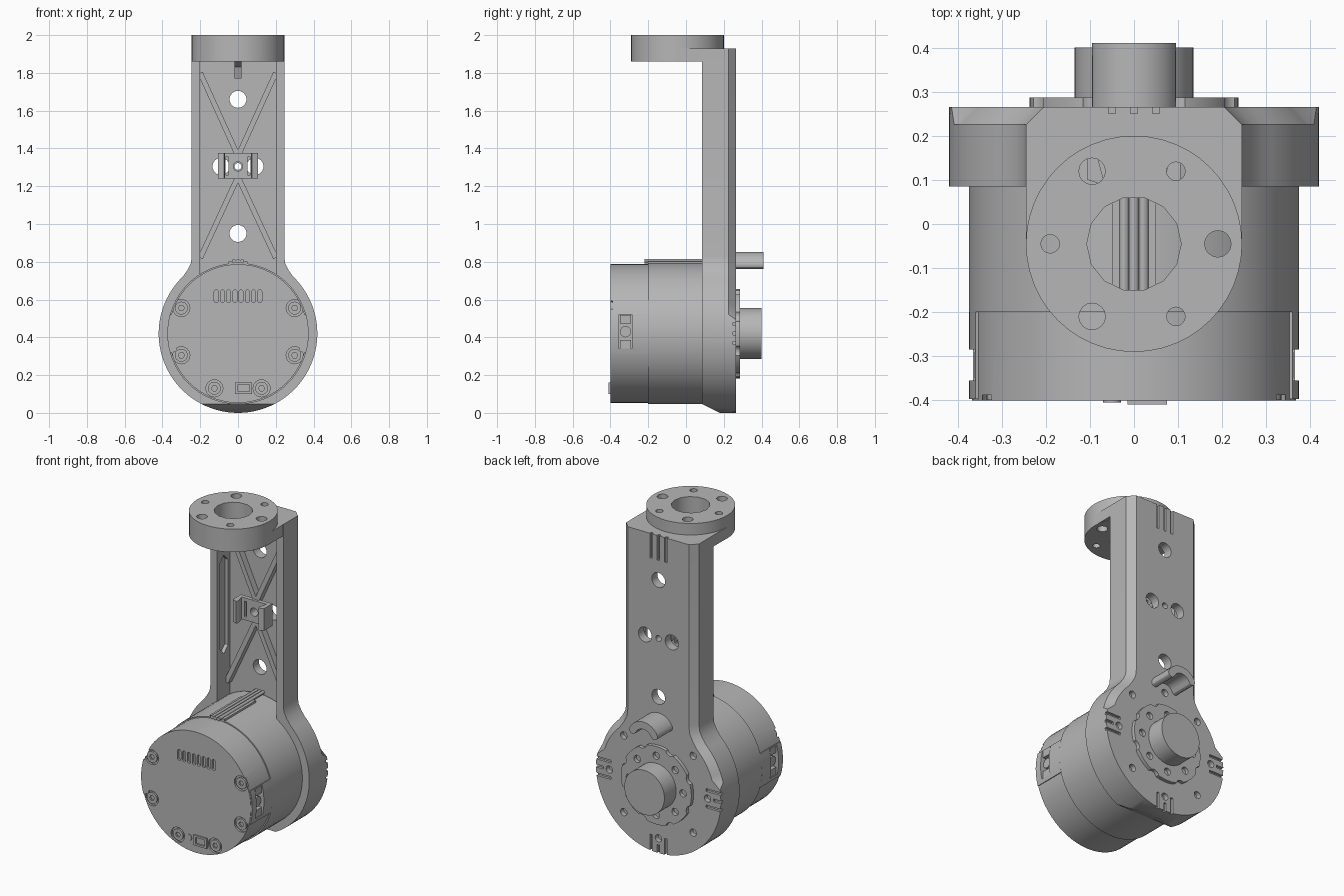
import bpy, bmesh
from math import sin, cos, pi, radians
from mathutils import Vector

if "Cube" in bpy.data.objects:
    bpy.data.objects.remove(bpy.data.objects["Cube"])

grey = bpy.data.materials.new("machined_grey")
grey.use_nodes = True
grey.diffuse_color = (0.47, 0.47, 0.47, 1)
grey.node_tree.nodes["Principled BSDF"].inputs["Base Color"].default_value = (0.47, 0.47, 0.47, 1)

AXIS_Z = 0.42          # height of the motor axis
BACK = 0.265           # back face of the arm


def arc(cx, cy, r, a0, a1, n):
    return [(cx + r * cos(radians(a0 + (a1 - a0) * i / n)),
             cy + r * sin(radians(a0 + (a1 - a0) * i / n))) for i in range(n + 1)]


def circle(cx, cy, r, n=24):
    return arc(cx, cy, r, 0, 360, n)[:-1]


def rect(x0, y0, x1, y1):
    return [(x0, y0), (x1, y0), (x1, y1), (x0, y1)]


def polar(r, deg):
    return r * cos(radians(deg)), AXIS_Z + r * sin(radians(deg))


def prism(bm, pts, axis, a, b):
    """Extrude a flat outline along an axis from a to b."""
    def place(p, t):
        return {"x": (t, p[0], p[1]), "y": (p[0], t, p[1]), "z": (p[0], p[1], t)}[axis]
    low = [bm.verts.new(place(p, a)) for p in pts]
    high = [bm.verts.new(place(p, b)) for p in pts]
    faces = [bm.faces.new(low), bm.faces.new(high[::-1])]
    for i in range(len(pts)):
        j = (i + 1) % len(pts)
        faces.append(bm.faces.new((low[i], high[i], high[j], low[j])))
    bmesh.ops.recalc_face_normals(bm, faces=faces)


def finish(bm, name, cutter=None):
    """Turn a bmesh into an object, carve it and shade it."""
    def make(b, label):
        mesh = bpy.data.meshes.new(label)
        b.to_mesh(mesh)
        b.free()
        ob = bpy.data.objects.new(label, mesh)
        bpy.context.collection.objects.link(ob)
        mesh.materials.append(grey)
        return ob
    ob = make(bm, name)
    bpy.ops.object.select_all(action="DESELECT")
    bpy.context.view_layer.objects.active = ob
    ob.select_set(True)
    if cutter:
        tool = make(cutter, name + "_cutter")
        tool.hide_render = True
        mod = ob.modifiers.new("carve", "BOOLEAN")
        mod.operation, mod.solver, mod.object = "DIFFERENCE", "EXACT", tool
        mod.use_self = True
        bpy.ops.object.modifier_apply(modifier=mod.name)
        bpy.data.objects.remove(tool)
    bpy.ops.object.shade_smooth_by_angle(angle=radians(30))
    return ob


# Arm: keyhole outline with chamfered back edges
arm = bmesh.new()
outline = arc(0, AXIS_Z, 0.42, 134, 406, 68)
outline += [(0.268, 0.755), (0.25, 0.79), (0.245, 0.83), (0.245, 1.93),
            (-0.245, 1.93), (-0.245, 0.83), (-0.25, 0.79), (-0.268, 0.755)]
prism(arm, outline, "y", 0.085, BACK)
edges = [e for e in arm.edges
         if all(v.co.y > 0.26 and v.co.z > 0.5 for v in e.verts)
         and abs(e.verts[0].co.z - e.verts[1].co.z) > 0.005]
bmesh.ops.bevel(arm, geom=edges, offset=0.04, segments=1, affect="EDGES")

cut = bmesh.new()
prism(cut, rect(-0.2, 0.6, 0.2, 1.95), "y", 0.0, 0.21)               # front channel
prism(cut, [(0.05, 0.065), (0.18, 0.0), (0.18, -0.1), (0.05, -0.1)], "x", -0.5, 0.5)
for s in (-1, 1):                                                    # wall recesses
    prism(cut, [(0.11, 1.04), (0.15, 1.0), (0.19, 1.04), (0.19, 1.56), (0.15, 1.6), (0.11, 1.56)],
          "x", s * 0.18, s * 0.222)
for x, z, r in ((0, 1.66, 0.045), (0, 0.95, 0.045), (-0.09, 1.305, 0.045),
                (0.09, 1.305, 0.045), (0, 1.305, 0.018)):
    prism(cut, circle(x, z, r), "y", 0.15, 0.3)
for k in range(8):                                                   # rim bolt holes
    prism(cut, circle(*polar(0.33, k * 45), 0.022, 16), "y", 0.235, 0.3)
for o in (-0.05, 0, 0.05):                                           # grip grooves
    prism(cut, rect(o - 0.008, 1.78, o + 0.008, 2), "y", BACK - 0.015, 0.3)
    start = 0.37 if o == 0 else 0.32
    prism(cut, rect(o - 0.008, -0.1, o + 0.008, AXIS_Z - start), "y", BACK - 0.015, 0.3)
    for s in (-1, 1):
        z = AXIS_Z + o
        prism(cut, rect(s * start, z - 0.008, s * 0.5, z + 0.008), "y", BACK - 0.015, 0.3)
finish(arm, "arm", cut)

# Crossed ribs on the channel floor
ribs = bmesh.new()
for s in (-1, 1):
    for z_end, z_mid in ((1.8, 1.36), (0.82, 1.25)):
        a, b = Vector((s * 0.2, z_end)), Vector((0, z_mid))
        d = (b - a).normalized()
        n = Vector((-d.y, d.x)) * 0.014
        prism(ribs, [a + n, b + n, b - n, a - n], "y", 0.17, 0.215)
finish(ribs, "cross_ribs")

# Cable clip in the middle of the arm
clip, cut = bmesh.new(), bmesh.new()
prism(clip, rect(-0.105, 1.24, 0.105, 1.375), "y", 0.155, 0.18)
prism(clip, circle(0, 1.305, 0.05), "y", 0.17, 0.215)
prism(cut, circle(0, 1.305, 0.025), "y", 0.1, 0.3)
for s in (-1, 1):
    prism(cut, rect(s * 0.05, 1.26, s * 0.066, 1.355), "y", 0.1, 0.3)
finish(clip, "cable_clip", cut)
wings = bmesh.new()
for s in (-1, 1):
    prism(wings, [(s * 0.085, 0.16), (s * 0.105, 0.16), (s * 0.105, 0.1), (s * 0.075, 0.09), (s * 0.07, 0.105)],
          "z", 1.24, 1.375)
finish(wings, "clip_wings")


# Top flange and its mounting plate, sharing one hole pattern
def flange_holes():
    c = bmesh.new()
    prism(c, circle(0, -0.045, 0.107, 14), "z", 1.7, 2.2)
    for k in range(6):
        x, y = 0.19 * cos(k * pi / 3), 0.19 * sin(k * pi / 3) - 0.045
        prism(c, circle(x, y, 0.021 if k in (1, 3, 5) else 0.03, 16), "z", 1.7, 2.2)
    return c


flange, plate, gusset = bmesh.new(), bmesh.new(), bmesh.new()
prism(flange, circle(0, -0.045, 0.245, 48), "z", 1.86, 2.0)
finish(flange, "top_flange", flange_holes())
prism(plate, rect(-0.2445, -0.045, 0.2445, 0.212), "z", 1.861, 1.93)
finish(plate, "flange_plate", flange_holes())
prism(gusset, [(0.215, 1.77), (0.215, 1.865), (0.1, 1.865), (0.17, 1.83), (0.19, 1.77)], "x", -0.018, 0.018)
finish(gusset, "flange_gusset")

# Motor housing: rear body and slightly narrower front can
rear, front, cut = bmesh.new(), bmesh.new(), bmesh.new()
prism(rear, circle(0, AXIS_Z, 0.374, 64), "y", -0.2, 0.2)
finish(rear, "motor_rear_body")
prism(front, circle(0, AXIS_Z, 0.367, 64), "y", -0.4, -0.19)
screws = [(s * x, z) for s in (-1, 1) for x, z in ((0.3, 0.555), (0.3, 0.305), (0.125, 0.13))]
for x, z in screws:
    prism(cut, circle(x, z, 0.045), "y", -0.5, -0.388)
for k in range(8):                                                   # vent slots
    x = (k - 3.5) * 0.033
    prism(cut, arc(x, 0.64, 0.011, 0, 180, 6) + arc(x, 0.595, 0.011, 180, 360, 6), "y", -0.5, -0.385)
for s in (-1, 1):
    prism(cut, rect(s * 0.335, 0.34, s * 0.5, 0.52), "y", -0.355, -0.285)
finish(front, "motor_front_can", cut)

heads, cut = bmesh.new(), bmesh.new()
for x, z in screws:
    prism(heads, circle(x, z, 0.034), "y", -0.399, -0.38)
    prism(cut, circle(x, z, 0.016, 6), "y", -0.5, -0.387)
finish(heads, "screw_heads", cut)

# Side sockets with their connectors
for s, side in ((1, "left"), (-1, "right")):
    tab, cut, plugs = bmesh.new(), bmesh.new(), bmesh.new()
    mid = 0 if s > 0 else 180
    sector = arc(0, AXIS_Z, 0.374, mid - 16, mid + 16, 8) + arc(0, AXIS_Z, 0.335, mid + 16, mid - 16, 8)
    prism(tab, sector, "y", -0.397, -0.195)
    prism(cut, rect(s * 0.3, 0.34, s * 0.5, 0.52), "y", -0.355, -0.285)
    finish(tab, side + "_socket", cut)
    for z in (0.364, 0.496):
        prism(plugs, rect(-0.35, z - 0.022, -0.29, z + 0.022), "x", s * 0.32, s * 0.362)
    prism(plugs, circle(-0.32, 0.43, 0.03, 16), "x", s * 0.32, s * 0.358)
    finish(plugs, side + "_connectors")

# Ridges along the top of the motor
ridges = bmesh.new()
for x in (-0.022, 0, 0.022):
    prism(ridges, circle(x, 0.803, 0.011, 12), "y", -0.22, 0.21)
prism(ridges, rect(-0.05, 0.77, 0.05, 0.802), "y", -0.2, 0.1)
finish(ridges, "top_ridges")

# Small port and lamp low on the front
port, cut = bmesh.new(), bmesh.new()
prism(port, rect(-0.015, 0.1, 0.075, 0.162), "y", -0.409, -0.39)
prism(cut, rect(0.0, 0.112, 0.06, 0.15), "y", -0.5, -0.4)
prism(port, circle(-0.05, 0.135, 0.02, 16), "y", -0.405, -0.39)
finish(port, "front_port", cut)

# Output hub on the back: scalloped rim, bolt circle and stepped centre
hub, cut = bmesh.new(), bmesh.new()
prism(hub, circle(0, AXIS_Z, 0.237, 56), "y", 0.2, 0.287)
prism(cut, circle(0, AXIS_Z, 0.135, 40), "y", 0.272, 0.4)
prism(cut, circle(0, AXIS_Z, 0.04, 20), "y", 0.22, 0.4)
for k in range(8):
    prism(cut, circle(*polar(0.18, k * 45), 0.022, 16), "y", 0.25, 0.4)
    prism(cut, circle(*polar(0.256, k * 45 + 22.5), 0.035, 16), "y", 0.262, 0.4)
for k in range(3):
    prism(cut, circle(*polar(0.09, k * 120 + 90), 0.011, 10), "y", 0.25, 0.4)
finish(hub, "output_hub", cut)

# Arched stop peg above the hub
peg = bmesh.new()
shape = arc(0, 0.75, 0.103, 25, 155, 16)
shape += arc(-0.0725, 0.784, 0.0225, 155, 335, 6)[1:-1]
shape += arc(0, 0.75, 0.058, 155, 25, 12)
shape += arc(0.0725, 0.784, 0.0225, 205, 385, 6)[1:-1]
prism(peg, shape, "y", 0.25, 0.41)
finish(peg, "stop_peg")
